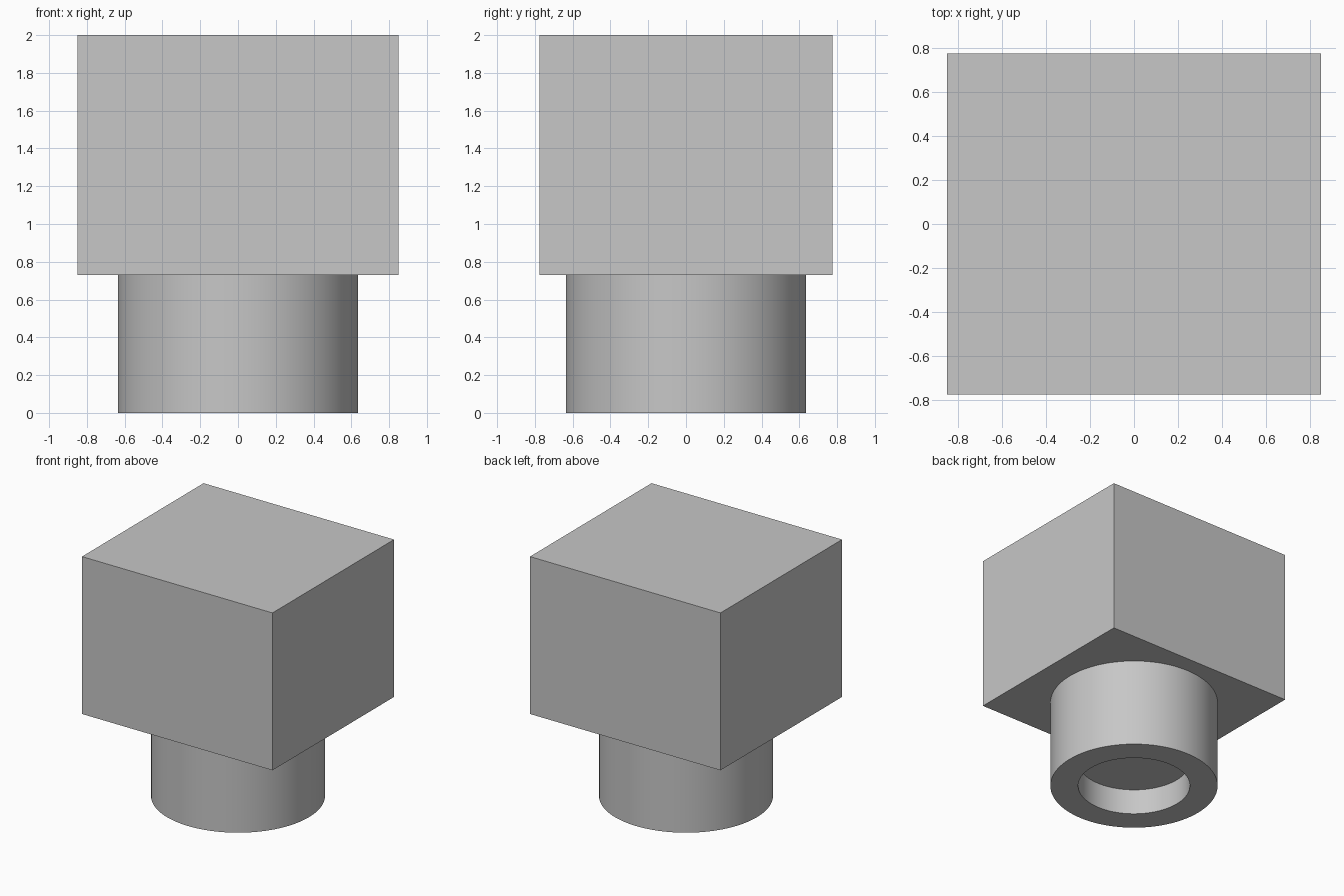
import bpy, bmesh
from math import cos, sin, tau, radians

default = bpy.data.objects.get("Cube")
if default:
    bpy.data.objects.remove(default, do_unlink=True)

WIDTH, DEPTH, TOP = 1.70, 1.55, 2.0
BLOCK_BASE = 0.73
STEM_R, BORE_R, BORE_DEPTH = 0.636, 0.425, 0.21
SIDES = 96

grey = bpy.data.materials.new("plain grey")
grey.use_nodes = True
colour = (0.57, 0.57, 0.57, 1)
grey.diffuse_color = colour
grey.node_tree.nodes["Principled BSDF"].inputs["Base Color"].default_value = colour


def add_object(name, bm):
    bmesh.ops.recalc_face_normals(bm, faces=bm.faces)
    mesh = bpy.data.meshes.new(name)
    bm.to_mesh(mesh)
    bm.free()
    mesh.materials.append(grey)
    obj = bpy.data.objects.new(name, mesh)
    bpy.context.collection.objects.link(obj)
    return obj


# Rectangular block on top
bm = bmesh.new()
bmesh.ops.create_cube(bm, size=1)
height = TOP - BLOCK_BASE
bmesh.ops.scale(bm, vec=(WIDTH, DEPTH, height), verts=bm.verts)
bmesh.ops.translate(bm, vec=(0, 0, BLOCK_BASE + height / 2), verts=bm.verts)
add_object("block", bm)

# Round stem with a shallow blind bore: rings from bore floor to block underside
bm = bmesh.new()
profile = [(BORE_R, BORE_DEPTH), (BORE_R, 0), (STEM_R, 0), (STEM_R, BLOCK_BASE)]
rings = [[bm.verts.new((r * cos(tau * i / SIDES), r * sin(tau * i / SIDES), z))
          for i in range(SIDES)] for r, z in profile]
for low, high in zip(rings, rings[1:]):
    for i in range(SIDES):
        j = (i + 1) % SIDES
        bm.faces.new((low[i], low[j], high[j], high[i]))
bm.faces.new(rings[0])   # bore floor
bm.faces.new(rings[-1])  # joint with the block
stem = add_object("stem", bm)

# Smooth walls, sharp rims
bpy.ops.object.select_all(action="DESELECT")
stem.select_set(True)
bpy.context.view_layer.objects.active = stem
bpy.ops.object.shade_smooth_by_angle(angle=radians(30))
